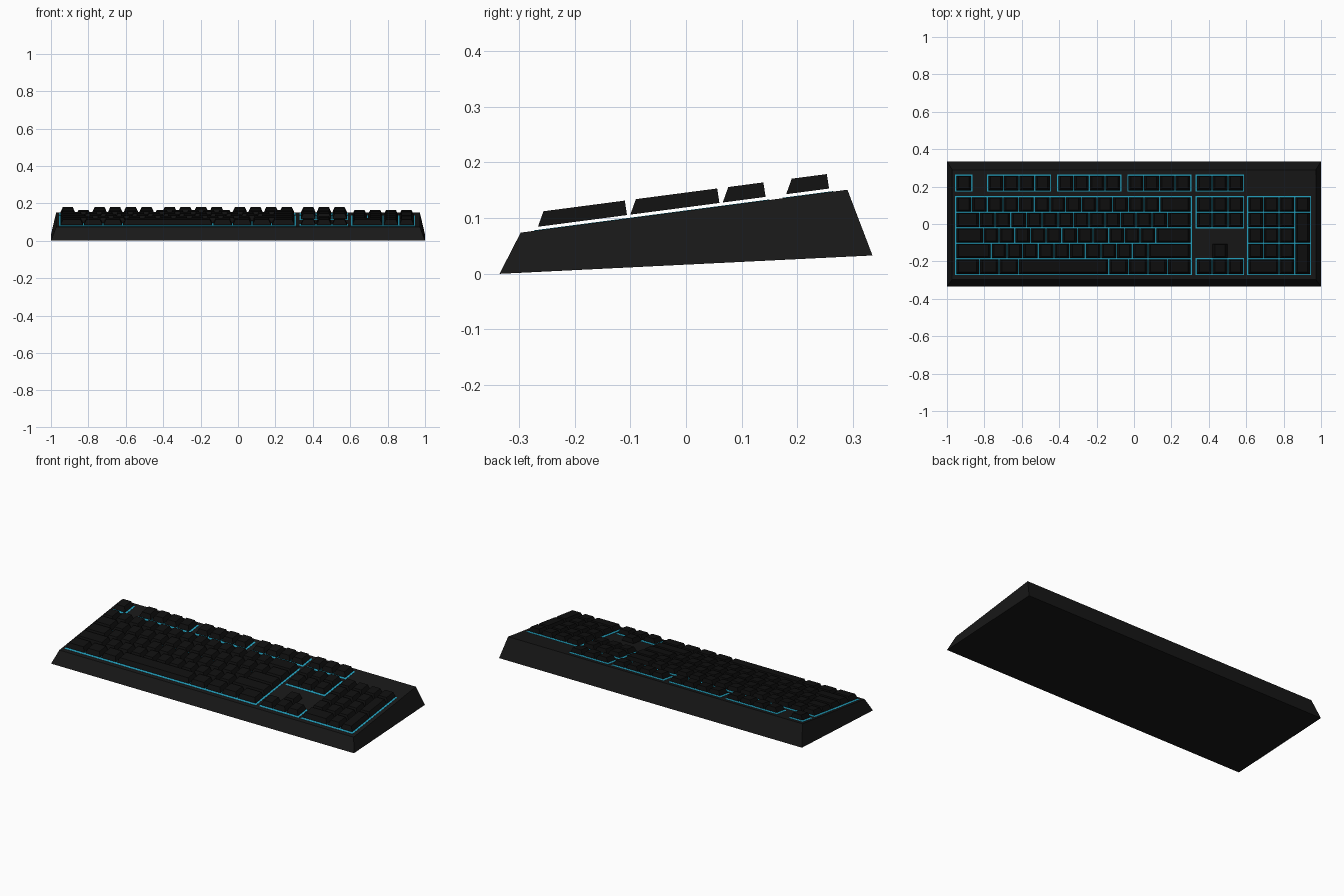
import bpy

if "Cube" in bpy.data.objects:
    bpy.data.objects.remove(bpy.data.objects["Cube"])

U = 0.0838      # key pitch across
V = 0.083       # key pitch front to back
Y0 = -0.269     # front edge of the lowest key row
X_MAIN, X_NAV, X_PAD = -0.952, 0.334, 0.608
Y_F = 0.177     # front edge of the function row


def material(name, rgb):
    m = bpy.data.materials.new(name)
    m.diffuse_color = (*rgb, 1)
    m.use_nodes = True
    m.node_tree.nodes["Principled BSDF"].inputs["Base Color"].default_value = m.diffuse_color
    return m


CASE = material("case_black", (0.009, 0.009, 0.009))
KEYS = material("key_black", (0.005, 0.005, 0.005))
GLOW = material("backlight_cyan", (0.02, 0.4, 0.58))


def deck(y):
    """Height of the sloping case top at depth y."""
    return 0.074 + (y + 0.297) * 0.1312


def make_object(name, verts, faces, mat):
    me = bpy.data.meshes.new(name)
    me.from_pydata(verts, [], faces)
    me.materials.append(mat)
    ob = bpy.data.objects.new(name, me)
    bpy.context.collection.objects.link(ob)
    return ob


BOX = [(3, 2, 1, 0), (4, 5, 6, 7), (0, 1, 5, 4), (1, 2, 6, 5), (2, 3, 7, 6), (3, 0, 4, 7)]


def rect(x0, x1, y0, y1, h):
    """Four corners lying at height h above the sloping deck."""
    return [(x, y, deck(y) + h) for x, y in ((x0, y0), (x1, y0), (x1, y1), (x0, y1))]


def keys(name, cells):
    """Tapered floating keycaps, one per (x, y, width, depth) cell."""
    verts, faces = [], []
    for x, y, w, d in cells:
        x0, x1, y0, y1 = x + 0.003, x + w - 0.003, y + 0.003, y + d - 0.003
        n = len(verts)
        verts += rect(x0, x1, y0, y1, 0.0065)
        verts += rect(x0 + 0.012, x1 - 0.012, y0 + 0.010, y1 - 0.004, 0.033)
        faces += [tuple(n + i for i in f) for f in BOX]
    make_object(name, verts, faces, KEYS)


def backlight(name, x, y, cols, rows):
    """Thin glowing sheet under a block of keys."""
    e = 0.004
    args = (x - e, x + cols * U + e, y - e, y + rows * V + e)
    make_object(name, rect(*args, 0.0) + rect(*args, 0.001), BOX, GLOW)


def row(x, y, widths):
    cells = []
    for w in widths:
        cells.append((x, y, w * U, V))
        x += w * U
    return cells


# Wedge-shaped case with sloping walls
base = [(-1, -0.335, 0), (1, -0.335, 0), (1, 0.335, 0.033), (-1, 0.335, 0.033)]
make_object("case", base + rect(-0.972, 0.972, -0.297, 0.29, 0), BOX, CASE)

# Main typing block, listed from the space bar row upwards
layout = [
    [1.5, 1.25, 1.25, 5.75, 1.25, 1.25, 1.25, 1.5],
    [2.25] + [1] * 10 + [2.75],
    [1.75] + [1] * 11 + [2.25],
    [1.5] + [1] * 12 + [1.5],
    [1] * 13 + [2],
]
keys("main_keys", [c for i, r in enumerate(layout) for c in row(X_MAIN, Y0 + i * V, r)])
backlight("main_backlight", X_MAIN, Y0, 15, 5)

# Function row groups
groups = [("escape", X_MAIN, 1), ("function_left", -0.782, 4), ("function_middle", -0.407, 4),
          ("function_right", -0.032, 4), ("system", X_NAV, 3)]
for name, x, n in groups:
    keys(name + "_keys", row(x, Y_F, [1] * n))
    backlight(name + "_backlight", x, Y_F, n, 1)

# Navigation block and arrows
keys("navigation_keys", [c for i in (3, 4) for c in row(X_NAV, Y0 + i * V, [1] * 3)])
backlight("navigation_backlight", X_NAV, Y0 + 3 * V, 3, 2)
keys("arrow_keys", row(X_NAV, Y0, [1] * 3) + row(X_NAV + U, Y0 + V, [1]))
backlight("arrow_backlight", X_NAV, Y0, 3, 1)

# Number pad with a wide key at the bottom and two tall keys on the right
pad = row(X_PAD, Y0, [2, 1])
for i in (1, 2, 3):
    pad += row(X_PAD, Y0 + i * V, [1] * 3)
pad += row(X_PAD, Y0 + 4 * V, [1] * 4)
pad += [(X_PAD + 3 * U, Y0 + i * V, U, 2 * V) for i in (0, 2)]
keys("number_pad_keys", pad)
backlight("number_pad_backlight", X_PAD, Y0, 4, 5)
